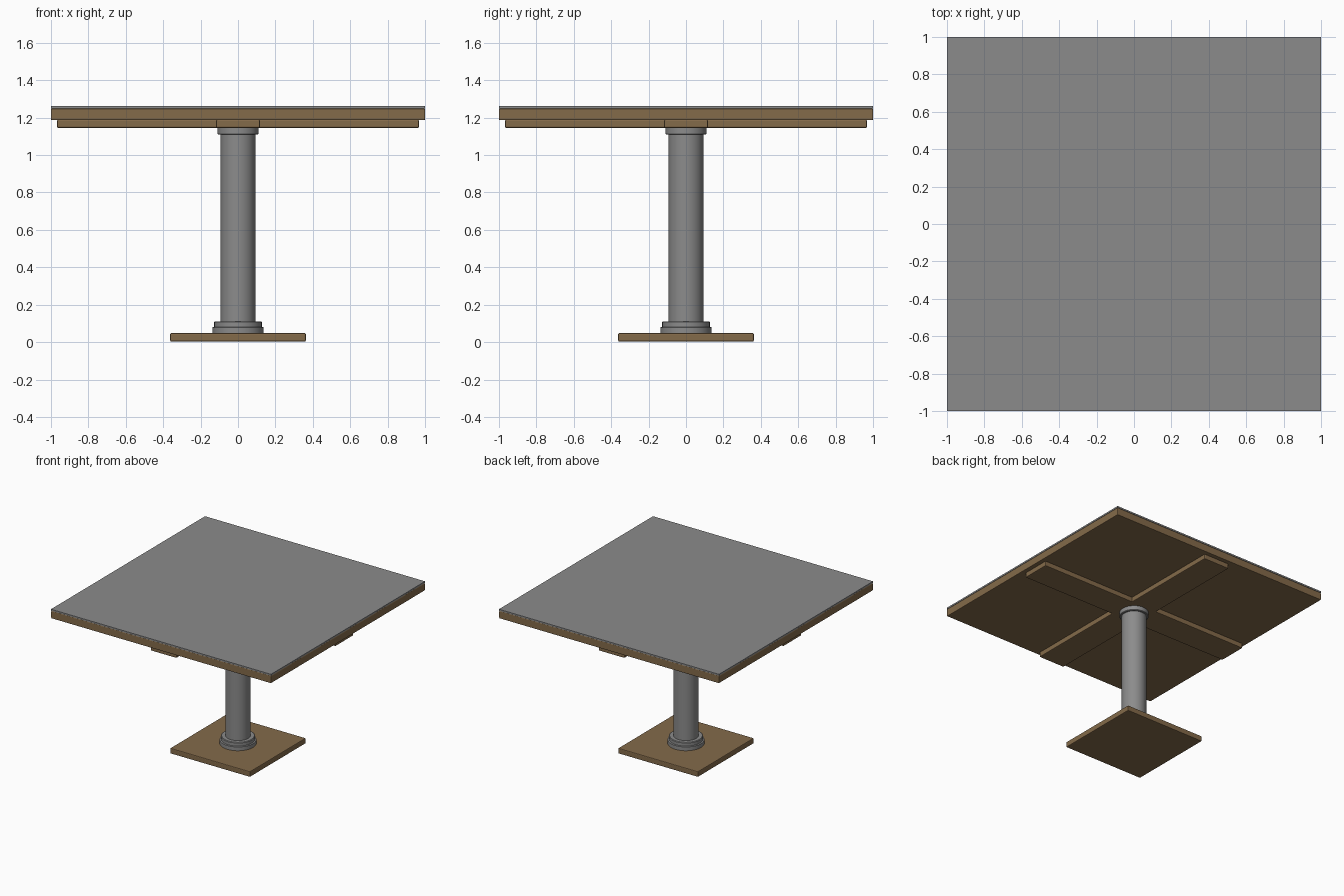
import bpy, math

if "Cube" in bpy.data.objects:
    bpy.data.objects.remove(bpy.data.objects["Cube"])


def material(name, rgb):
    m = bpy.data.materials.new(name)
    m.diffuse_color = (*rgb, 1)
    m.use_nodes = True
    m.node_tree.nodes["Principled BSDF"].inputs["Base Color"].default_value = m.diffuse_color
    return m


GREY = material("grey metal", (0.26, 0.26, 0.26))
WOOD = material("brown wood", (0.23, 0.145, 0.068))


def finish(ob, name, mat, bevel=0):
    ob.name = name
    ob.data.materials.append(mat)
    if bevel:
        b = ob.modifiers.new("bevel", 'BEVEL')
        b.width, b.segments = bevel, 2
    return ob


def slab(name, sx, sy, z0, z1, mat, bevel=0):
    bpy.ops.mesh.primitive_cube_add(size=1, location=(0, 0, (z0 + z1) / 2))
    ob = bpy.context.object
    ob.scale = (sx, sy, z1 - z0)
    bpy.ops.object.transform_apply(location=False, rotation=False, scale=True)
    return finish(ob, name, mat, bevel)


def lathe(name, profile, mat, n=48):
    # closed solid of revolution from (radius, z) points, bottom to top
    verts = [(r * math.cos(2 * math.pi * i / n), r * math.sin(2 * math.pi * i / n), z)
             for r, z in profile for i in range(n)]
    faces = [(k * n + i, k * n + (i + 1) % n, (k + 1) * n + (i + 1) % n, (k + 1) * n + i)
             for k in range(len(profile) - 1) for i in range(n)]
    faces += [tuple(reversed(range(n))),
              tuple(range((len(profile) - 1) * n, len(profile) * n))]
    me = bpy.data.meshes.new(name)
    me.from_pydata(verts, [], faces)
    ob = bpy.data.objects.new(name, me)
    bpy.context.collection.objects.link(ob)
    bpy.ops.object.select_all(action='DESELECT')
    ob.select_set(True)
    bpy.context.view_layer.objects.active = ob
    bpy.ops.object.shade_smooth_by_angle(angle=math.radians(30))
    return finish(ob, name, mat)


# Table top: thin grey sheet over a wooden board
slab("top_sheet", 2, 2, 1.249, 1.262, GREY)
slab("table_board", 2, 2, 1.187, 1.249, WOOD, 0.005)

# Crossed support bars under the board
slab("support_bar_x", 1.936, 0.235, 1.146, 1.188, WOOD, 0.006)
slab("support_bar_y", 0.235, 1.936, 1.146, 1.188, WOOD, 0.006)

# Column with collars at both ends
lathe("column", [(0.093, 0.04), (0.093, 1.15)], GREY)
lathe("top_collar", [(0.104, 1.109), (0.109, 1.113), (0.109, 1.147)], GREY)
lathe("base_collar", [(0.137, 0.045), (0.137, 0.079), (0.127, 0.082),
                      (0.127, 0.107), (0.122, 0.111)], GREY)

# Square foot plate
slab("foot_plate", 0.725, 0.725, 0.005, 0.05, WOOD, 0.006).location.z = 0.0255
